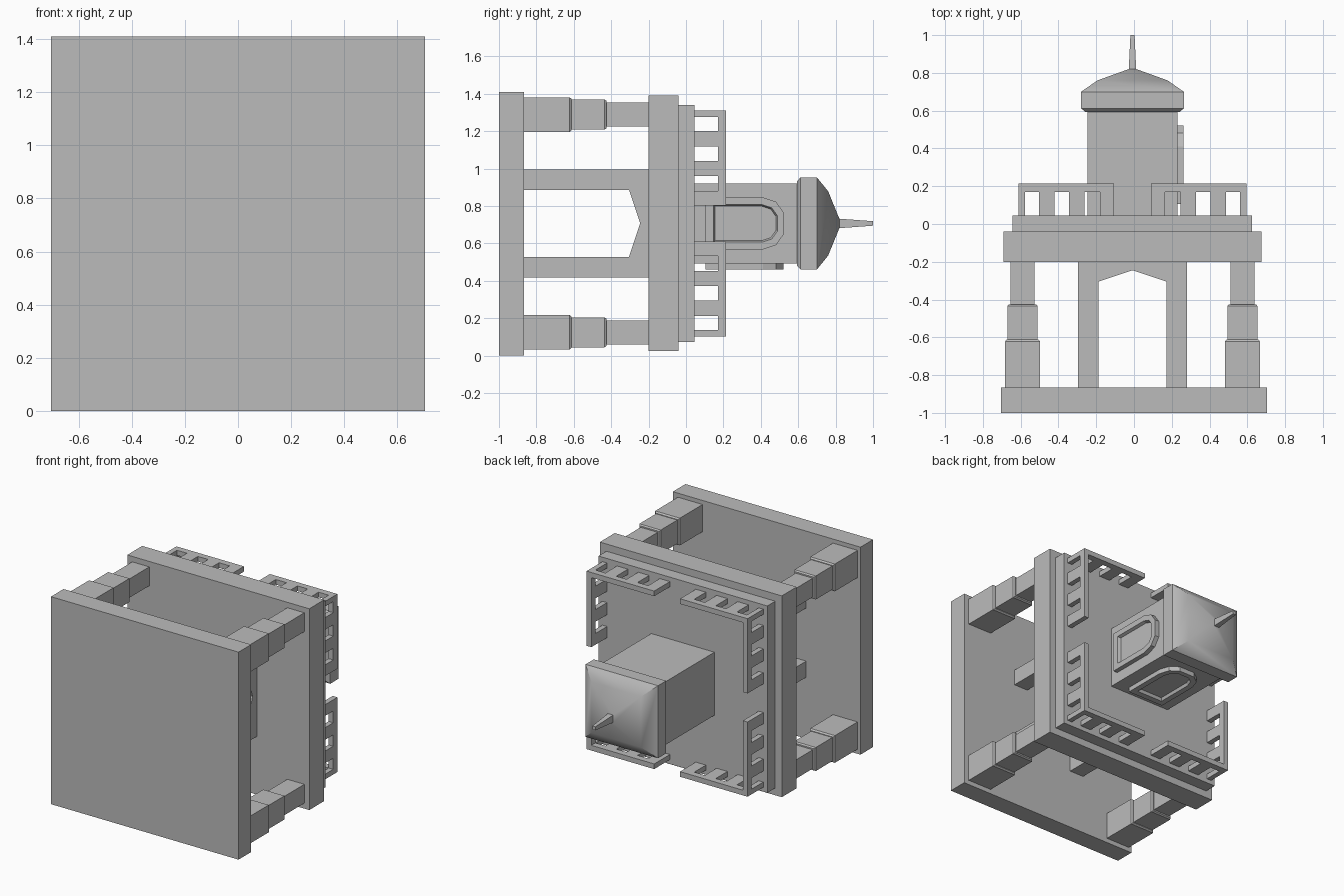
import bpy, bmesh, math
from mathutils import Matrix, Vector

cube = bpy.data.objects.get("Cube")
if cube:
    bpy.data.objects.remove(cube, do_unlink=True)

# One stone colour
stone = bpy.data.materials.new("grey_stone")
stone.use_nodes = True
GREY = (0.5, 0.5, 0.5, 1)
stone.diffuse_color = GREY
stone.node_tree.nodes["Principled BSDF"].inputs["Base Color"].default_value = GREY

# The tower axis runs along +y through this point
AXIS = Vector((-0.008, 0, 0.707))


def loft(name, loops, side=0, smooth=False):
    """Bridge matching point loops, cap both ends, turn to one of four sides."""
    bm = bmesh.new()
    rows = [[bm.verts.new(p) for p in loop] for loop in loops]
    n = len(rows[0])
    for a, b in zip(rows, rows[1:]):
        for i in range(n):
            j = (i + 1) % n
            bm.faces.new((a[i], a[j], b[j], b[i]))
    bm.faces.new(rows[0][::-1])
    bm.faces.new(rows[-1])
    bmesh.ops.recalc_face_normals(bm, faces=bm.faces)
    turn = Matrix.Rotation(-side * math.pi / 2, 4, 'Y')
    bm.transform(Matrix.Translation(AXIS) @ turn)
    mesh = bpy.data.meshes.new(name)
    bm.to_mesh(mesh)
    bm.free()
    mesh.materials.append(stone)
    obj = bpy.data.objects.new(name, mesh)
    bpy.context.collection.objects.link(obj)
    if smooth:
        bpy.ops.object.select_all(action='DESELECT')
        obj.select_set(True)
        bpy.context.view_layer.objects.active = obj
        bpy.ops.object.shade_smooth_by_angle(angle=math.radians(30))
    return obj


def stack(name, rings, u=0, w=0, smooth=False):
    """Rectangular sections (y, half x, half z) stacked along the axis."""
    corners = ((-1, -1), (1, -1), (1, 1), (-1, 1))
    return loft(name, [[(u + sx * hx, y, w + sz * hz) for sx, sz in corners]
                       for y, hx, hz in rings], smooth=smooth)


def at_depth(outline, d):
    return [(u, y, -d) for u, y in outline]


# Base and upper platforms
base = stack("base_slab", [(-1, 0.704, 0.704), (-0.865, 0.704, 0.704)])
base.location = (0.008, 0, -0.002)
stack("platform", [(-0.2, 0.683, 0.683), (-0.04, 0.683, 0.683)])
stack("platform_step", [(-0.04, 0.634, 0.634), (0.045, 0.634, 0.634)])

# Stepped corner pillars
PILLAR = ((-0.865, 0.0925), (-0.622, 0.0925), (-0.612, 0.084), (-0.612, 0.08),
          (-0.435, 0.08), (-0.425, 0.073), (-0.425, 0.064), (-0.2, 0.064))
for u in (-1, 1):
    for w in (-1, 1):
        stack("corner_pillar", [(y, h, h) for y, h in PILLAR], u * 0.582, w * 0.582)

# Pointed arches on four sides of the core
OUT, GAP, FOOT, TOP = 0.289, 0.18, -0.865, -0.2
arch = [(-OUT, FOOT), (-GAP, FOOT), (-GAP, -0.305), (0, -0.245), (GAP, -0.305),
        (GAP, FOOT), (OUT, FOOT), (OUT, TOP), (-OUT, TOP)]
for side in range(4):
    loft("core_arch", [at_depth(arch, GAP), at_depth(arch, OUT)], side)

# Railings: a comb profile on each side, mirrored, open in the middle
comb = [(0.097, 0.214), (0.097, 0.045)]
for a, b in ((0.173, 0.253), (0.335, 0.412), (0.494, 0.569)):
    comb += [(a, 0.045), (a, 0.17), (b, 0.17), (b, 0.045)]
comb += [(0.604, 0.045), (0.604, 0.214)]
for side in range(4):
    for sign in (-1, 1):
        half = [(sign * u, y) for u, y in comb]
        loft("railing", [at_depth(half, 0.569), at_depth(half, 0.604)], side)

# Turret, roof and spire
stack("turret", [(0.045, 0.237, 0.214), (0.6, 0.237, 0.214)])
stack("roof", [(0.594, 0.25, 0.226), (0.612, 0.272, 0.246), (0.7, 0.272, 0.246),
               (0.76, 0.186, 0.172), (0.82, 0.02, 0.025)], smooth=True)
stack("spire", [(0.81, 0.02, 0.026), (1, 0.011, 0.012)])


# Arched windows with a raised frame on two sides
def window_outline(h, bottom, top):
    right = [(h, bottom), (h, top - 0.8 * h), (0.83 * h, top - 0.29 * h), (0.42 * h, top)]
    return right + [(-u, y) for u, y in reversed(right)]


outer = window_outline(0.139, 0.105, 0.522)
inner = window_outline(0.1, 0.147, 0.488)
pane = window_outline(0.092, 0.155, 0.48)
for side, wall in ((0, 0.214), (1, 0.237)):
    front = wall + 0.032
    loft("window_frame", [at_depth(outer, wall - 0.01), at_depth(outer, front),
                          at_depth(inner, front), at_depth(pane, front - 0.02)], side)
